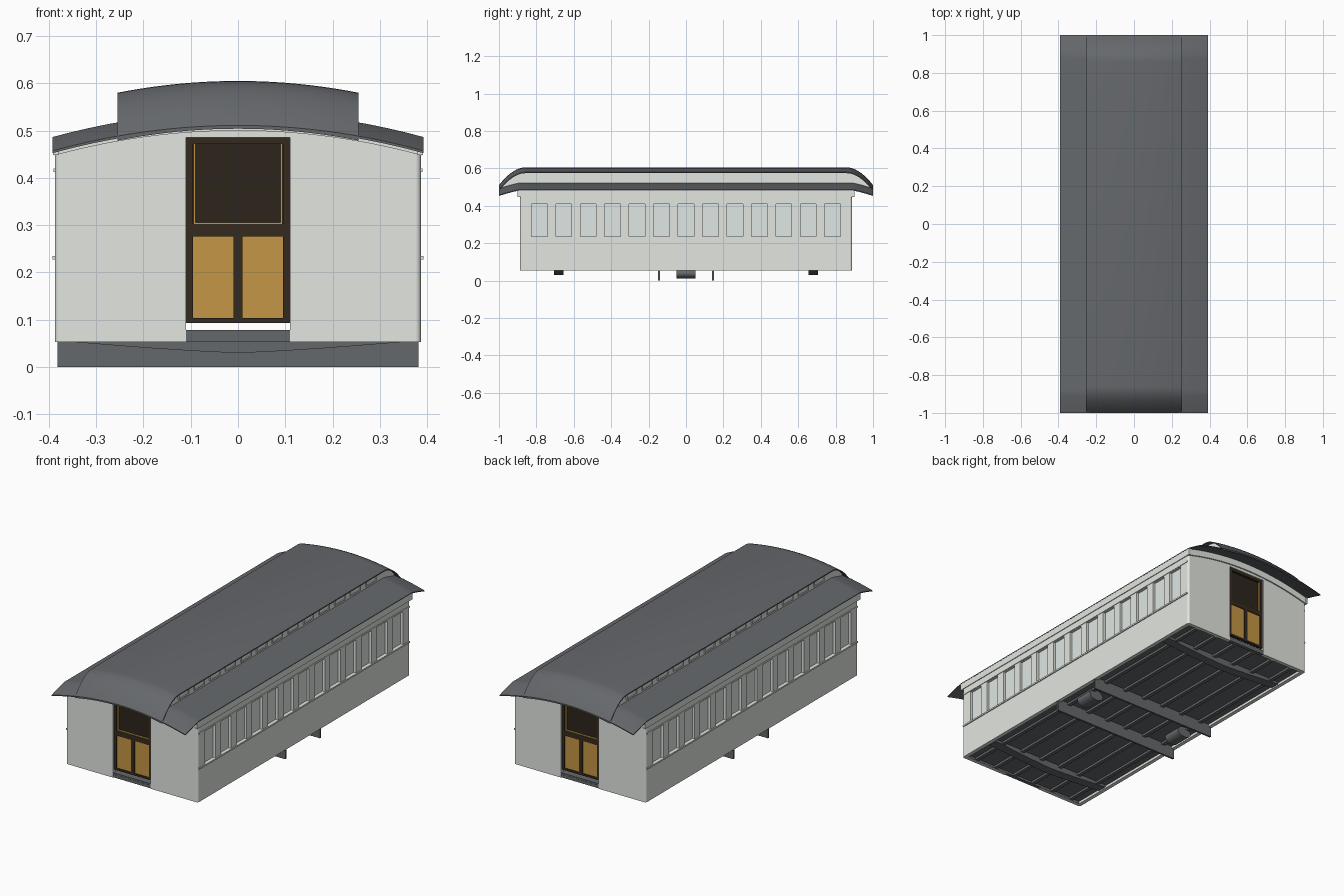
import bpy, bmesh, math
from mathutils import Matrix

if "Cube" in bpy.data.objects:
    bpy.data.objects.remove(bpy.data.objects["Cube"])


def mat(name, r, g, b):
    m = bpy.data.materials.new(name)
    m.diffuse_color = (r, g, b, 1)
    m.use_nodes = True
    m.node_tree.nodes["Principled BSDF"].inputs["Base Color"].default_value = m.diffuse_color
    return m


WALL = mat("pale_grey_paint", 0.76, 0.79, 0.745)
GLASS = mat("pale_glass", 0.74, 0.80, 0.77)
ROOF = mat("slate_grey", 0.130, 0.138, 0.149)
BROWN = mat("dark_brown_wood", 0.036, 0.024, 0.014)
PANE = mat("door_pane_brown", 0.025, 0.018, 0.011)
TAN = mat("tan_wood", 0.55, 0.305, 0.058)


def finish(bm, name, material, smooth=False):
    bmesh.ops.recalc_face_normals(bm, faces=bm.faces)
    me = bpy.data.meshes.new(name)
    bm.to_mesh(me)
    bm.free()
    me.materials.append(material)
    ob = bpy.data.objects.new(name, me)
    bpy.context.collection.objects.link(ob)
    if smooth:
        bpy.context.view_layer.objects.active = ob
        ob.select_set(True)
        bpy.ops.object.shade_smooth_by_angle(angle=math.radians(30))
        ob.select_set(False)
    return ob


def box(bm, x0, x1, y0, y1, z0, z1):
    m = Matrix.Translation(((x0 + x1) / 2, (y0 + y1) / 2, (z0 + z1) / 2))
    m = m @ Matrix.Diagonal((abs(x1 - x0), abs(y1 - y0), abs(z1 - z0), 1))
    bmesh.ops.create_cube(bm, size=1, matrix=m)


def boxes(name, material, items):
    bm = bmesh.new()
    for i in items:
        box(bm, *i)
    return finish(bm, name, material)


def prism(bm, pts, y0, y1):
    # extrude an x-z outline along y
    a = [bm.verts.new((x, y0, z)) for x, z in pts]
    b = [bm.verts.new((x, y1, z)) for x, z in pts]
    bm.faces.new(a)
    bm.faces.new(b)
    for i in range(len(pts)):
        j = (i + 1) % len(pts)
        bm.faces.new((a[i], a[j], b[j], b[i]))


def low_z(x, y):
    return 0.54 - 0.053 * (x / 0.39) ** 2 - 0.029 * (max(0, abs(y) - 0.89) / 0.11) ** 1.2


def high_z(x, y):
    return 0.605 - 0.025 * (x / 0.255) ** 2 - 0.095 * (max(0, abs(y) - 0.86) / 0.14) ** 1.9


END_Y = [0.86, 0.875, 0.89, 0.905, 0.92, 0.94, 0.96, 0.98, 1.0]
YS = [-y for y in reversed(END_Y)] + END_Y


# curved roof sheets
def sheet(name, half, zf, t):
    bm = bmesh.new()
    n = 20
    layers = []
    for off in (0, -t):
        layers.append([[bm.verts.new((x, y, zf(x, y) + off)) for y in YS]
                       for x in [half * (2 * i / n - 1) for i in range(n + 1)]])
    m = len(YS) - 1
    for g in layers:
        for i in range(n):
            for j in range(m):
                bm.faces.new((g[i][j], g[i + 1][j], g[i + 1][j + 1], g[i][j + 1]))
    a, b = layers
    for i in range(n):
        for j in (0, m):
            bm.faces.new((a[i][j], a[i + 1][j], b[i + 1][j], b[i][j]))
    for j in range(m):
        for i in (0, n):
            bm.faces.new((a[i][j], a[i][j + 1], b[i][j + 1], b[i][j]))
    finish(bm, name, ROOF, True)


sheet("lower_roof", 0.392, low_z, 0.005)
sheet("upper_roof", 0.255, high_z, 0.006)

# raised roof side walls, following both roof curves
HX = 0.228
bm = bmesh.new()
for s in (-1, 1):
    ys = [y for y in YS if abs(y) < 0.99]
    lo = [bm.verts.new((s * HX, y, low_z(HX, y) - 0.003)) for y in ys]
    hi = [bm.verts.new((s * HX, y, high_z(HX, y) - 0.003)) for y in ys]
    for j in range(len(ys) - 1):
        bm.faces.new((lo[j], lo[j + 1], hi[j + 1], hi[j]))
finish(bm, "raised_roof_walls", WALL)

PITCH, W = 0.1307, 0.085
CENTRES = [PITCH * i for i in range(-6, 7)]


def frame(s, x0, x1, c, w, z0, z1, t):
    # four bars around a window on side s
    a, b = c - w / 2, c + w / 2
    return [(s * x0, s * x1, a - t, a, z0 - t, z1 + t), (s * x0, s * x1, b, b + t, z0 - t, z1 + t),
            (s * x0, s * x1, a, b, z0 - t, z0), (s * x0, s * x1, a, b, z1, z1 + t)]


walls, glass, hi_glass, hi_frames, trim = [], [], [], [], []
for s in (-1, 1):
    # side walls: below, above and between the windows
    x0, x1 = s * 0.366, s * 0.387
    walls += [(x0, x1, -0.877, 0.877, 0.053, 0.235), (x0, x1, -0.877, 0.877, 0.41, 0.483)]
    edges = [-0.877] + [c + d for c in CENTRES for d in (-W / 2, W / 2)] + [0.877]
    for a, b in zip(edges[::2], edges[1::2]):
        walls.append((x0, x1, a, b, 0.235, 0.41))
    glass.append((s * 0.367, s * 0.373, -0.85, 0.85, 0.23, 0.415))
    for c in CENTRES:
        hi_frames += frame(s, HX - 0.003, HX + 0.005, c, 0.079, 0.536, 0.560, 0.004)
        hi_glass.append((s * (HX - 0.003), s * (HX + 0.001), c - 0.04, c + 0.04, 0.535, 0.561))
    # sill rail, head rail and cornice
    trim += [(s * 0.383, s * 0.392, -0.88, 0.88, 0.227, 0.235),
             (s * 0.383, s * 0.390, -0.88, 0.88, 0.412, 0.42),
             (s * 0.38, s * 0.391, -0.90, 0.90, 0.448, 0.482)]
boxes("side_walls", WALL, walls)
boxes("side_window_glass", GLASS, glass)
boxes("roof_window_glass", GLASS, hi_glass)
boxes("roof_window_frames", WALL, hi_frames)
boxes("side_trim", WALL, trim)

# rounded body corners
bm = bmesh.new()
for sx in (-1, 1):
    for sy in (-1, 1):
        bmesh.ops.create_cone(bm, cap_ends=True, segments=24, radius1=0.012, radius2=0.012, depth=0.427,
                              matrix=Matrix.Translation((sx * 0.375, sy * 0.876, 0.2665)))
finish(bm, "body_corners", WALL, True)

# end walls with arched tops, door header and arched trim
bm = bmesh.new()
for s in (-1, 1):
    y0, y1 = s * 0.868, s * 0.888

    def arch(a, b, off, n=10):
        return [(a + (b - a) * i / n, low_z(a + (b - a) * i / n, 0.89) - off) for i in range(n + 1)]

    for a, b in ((0.11, 0.375), (-0.375, -0.11)):
        prism(bm, [(b, 0.053), (a, 0.053)] + arch(a, b, 0.005), y0, y1)
    prism(bm, [(0.11, 0.485), (-0.11, 0.485)] + arch(-0.11, 0.11, 0.005), y0, y1)
    prism(bm, arch(-0.388, 0.388, 0.005, 20) + arch(0.388, -0.388, 0.040, 20), s * 0.88, s * 0.895)
finish(bm, "end_walls", WALL)

# end doors
wood, panels, pane = [], [], []
for s in (-1, 1):
    y0, y1 = s * 0.866, s * 0.88
    wood += [(-0.11, -0.095, y0, y1, 0.093, 0.485), (0.095, 0.11, y0, y1, 0.093, 0.485),
             (-0.095, 0.095, y0, y1, 0.472, 0.485), (-0.095, 0.095, y0, y1, 0.276, 0.303),
             (-0.095, 0.095, y0, y1, 0.093, 0.104), (-0.010, 0.010, y0, y1, 0.104, 0.276)]
    panels += [(t * 0.010, t * 0.095, y0, s * 0.876, 0.104, 0.276) for t in (-1, 1)]
    # thin bead around the door pane
    y2 = s * 0.878
    panels += [(-0.094, -0.090, y0, y2, 0.303, 0.472), (0.090, 0.094, y0, y2, 0.303, 0.472),
               (-0.094, 0.094, y0, y2, 0.303, 0.306)]
    pane.append((-0.095, 0.095, s * 0.862, s * 0.868, 0.30, 0.475))
boxes("door_frames", BROWN, wood)
boxes("door_panels", TAN, panels)
boxes("door_panes", PANE, pane)

# floor with end sills
boxes("floor", ROOF, [(-0.370, 0.370, -0.885, 0.885, 0.066, 0.078)] +
      [(-0.366, 0.366, s * 0.867, s * 0.886, 0.054, 0.070) for s in (-1, 1)])

# underframe: long beams and deep cross beams
beams = [(x - 0.010, x + 0.010, -0.87, 0.87, 0.054, 0.068) for x in (-0.31, -0.185, -0.06, 0.06, 0.185, 0.31)]
beams += [(-0.382, 0.382, s * 0.14, s * 0.15, 0.0, 0.054) for s in (-1, 1)]
beams += [(-0.365, 0.365, s * 0.14, s * 0.15, 0.05, 0.068) for s in (-1, 1)]
boxes("underframe_beams", ROOF, beams)

# bowed bolsters above the truck positions
bm = bmesh.new()
for s in (-1, 1):
    curve = [(0.36 * i / 8, 0.030 + 0.024 * (abs(i) / 8) ** 1.3) for i in range(-8, 9)]
    prism(bm, curve + [(0.36, 0.068), (-0.36, 0.068)], s * 0.655, s * 0.705)
finish(bm, "bolsters", ROOF)

# small tanks under the middle
bm = bmesh.new()
for s in (-1, 1):
    m = Matrix.Translation((s * 0.29, 0, 0.038)) @ Matrix.Diagonal((1.5, 1, 1, 1)) @ Matrix.Rotation(math.pi / 2, 4, 'X')
    bmesh.ops.create_cone(bm, cap_ends=True, segments=24, radius1=0.028, radius2=0.028, depth=0.1, matrix=m)
finish(bm, "under_tanks", ROOF, True)
